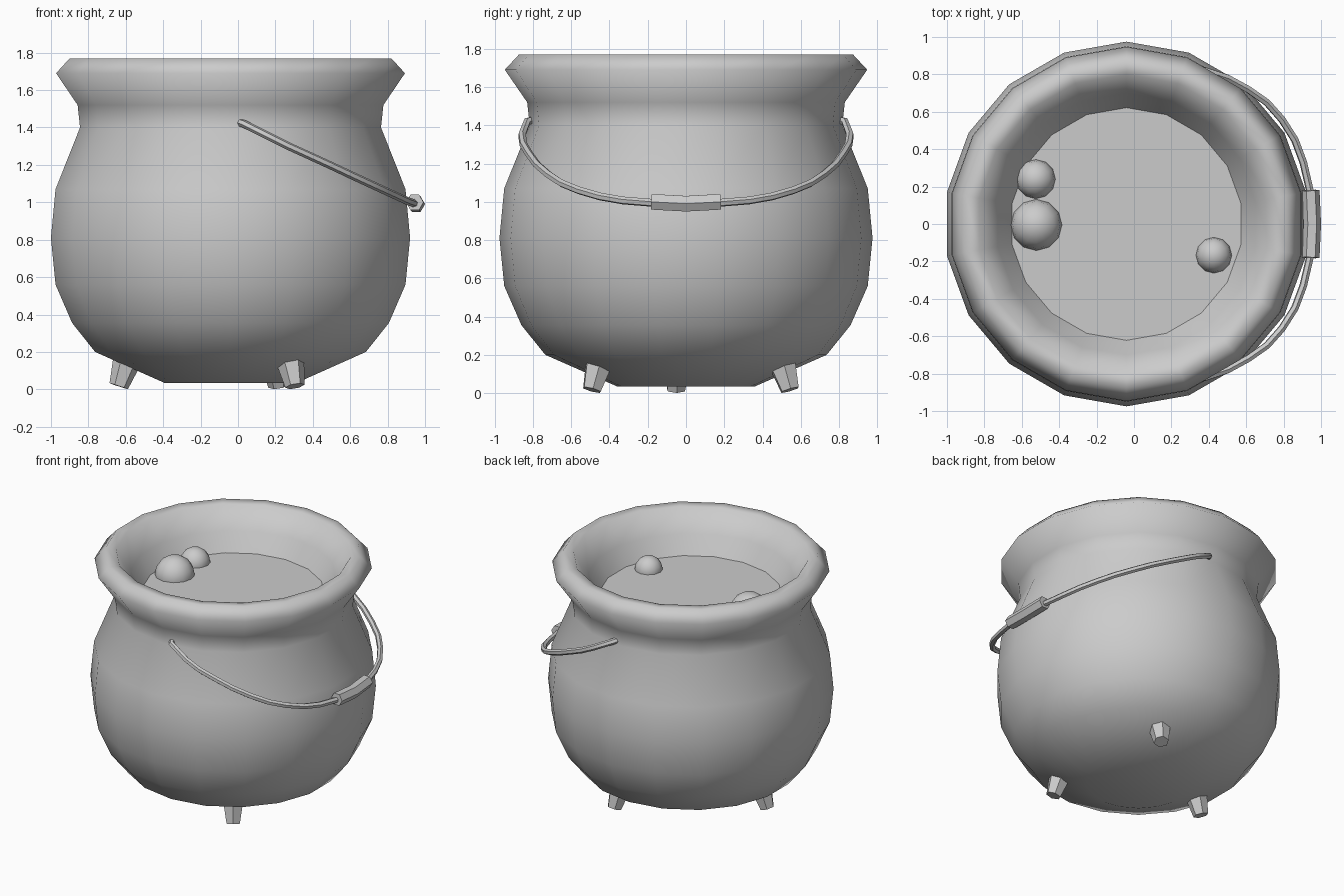
import bpy, bmesh
from math import radians, sin, cos, pi
from mathutils import Vector, Matrix

if "Cube" in bpy.data.objects:
    bpy.data.objects.remove(bpy.data.objects["Cube"])

CX = -0.04      # pot axis
SIDES = 18
LIQUID_Z = 1.48


def finish(name, bm, smooth=True):
    bmesh.ops.recalc_face_normals(bm, faces=bm.faces)
    me = bpy.data.meshes.new(name)
    bm.to_mesh(me)
    bm.free()
    for p in me.polygons:
        p.use_smooth = smooth
    ob = bpy.data.objects.new(name, me)
    bpy.context.collection.objects.link(ob)
    return ob


def ring(bm, r, z):
    return [bm.verts.new((CX + r * cos(radians(90) + 2 * pi * i / SIDES),
                          r * sin(radians(90) + 2 * pi * i / SIDES), z))
            for i in range(SIDES)]


def tube(name, pts, radius, resolution):
    cu = bpy.data.curves.new(name, 'CURVE')
    cu.dimensions = '3D'
    cu.bevel_depth = radius
    cu.bevel_resolution = resolution
    cu.use_fill_caps = True
    sp = cu.splines.new('POLY')
    sp.points.add(len(pts) - 1)
    for p, co in zip(sp.points, pts):
        p.co = (*co, 1)
    ob = bpy.data.objects.new(name, cu)
    bpy.context.collection.objects.link(ob)
    bpy.ops.object.select_all(action='DESELECT')
    ob.select_set(True)
    bpy.context.view_layer.objects.active = ob
    bpy.ops.object.convert(target='MESH')
    bpy.ops.object.shade_smooth_by_angle(angle=radians(50))
    return ob


# Pot: lathed profile from the base, over the rim, down to the liquid
profile = [(0.36, 0.035), (0.735, 0.20), (0.86, 0.355), (0.95, 0.56),
           (0.975, 0.81), (0.95, 1.07), (0.817, 1.40), (0.83, 1.52),
           (0.947, 1.69), (0.873, 1.77), (0.80, 1.765), (0.70, 1.61),
           (0.622, LIQUID_Z)]
bm = bmesh.new()
rings = [ring(bm, r, z) for r, z in profile]
for a, b in zip(rings, rings[1:]):
    for i in range(SIDES):
        j = (i + 1) % SIDES
        bm.faces.new((a[i], a[j], b[j], b[i]))
bm.faces.new(rings[0][::-1])
finish("pot", bm)

# Liquid surface
bm = bmesh.new()
bm.faces.new(ring(bm, 0.63, LIQUID_Z))
finish("liquid", bm, False)

# Bubbles half sunk in the liquid
for i, (x, y, r) in enumerate([(-0.525, 0.24, 0.105), (-0.522, -0.005, 0.137),
                               (0.427, -0.167, 0.096)]):
    bm = bmesh.new()
    bmesh.ops.create_uvsphere(bm, u_segments=12, v_segments=8, radius=r,
                              matrix=Matrix.Translation((x, y, LIQUID_Z)))
    finish(f"bubble_{i + 1}", bm)

# Three splayed, tapered feet
for i, deg in enumerate((185, 305, 65)):
    a = radians(deg)
    out = Vector((cos(a), sin(a), 0))
    base = Vector((CX, 0, 0.017)) + out * 0.60
    top = Vector((CX, 0, 0.20)) + out * 0.54
    axis = top - base
    bm = bmesh.new()
    bmesh.ops.create_cone(bm, cap_ends=True, segments=6, radius1=0.052,
                          radius2=0.085, depth=axis.length)
    rot = axis.to_track_quat('Z', 'Y').to_matrix().to_4x4()
    bm.transform(Matrix.Translation((base + top) / 2) @ rot)
    foot = finish(f"foot_{i + 1}", bm)
    bpy.context.view_layer.objects.active = foot
    bpy.ops.object.select_all(action='DESELECT')
    foot.select_set(True)
    bpy.ops.object.shade_smooth_by_angle(angle=radians(50))

# Bail handle: half path mirrored across y
half = [(0.0, 0.78, 1.43), (0.03, 0.83, 1.42), (0.17, 0.857, 1.35),
        (0.27, 0.85, 1.30), (0.38, 0.82, 1.25), (0.50, 0.78, 1.195),
        (0.61, 0.72, 1.143), (0.71, 0.65, 1.097), (0.79, 0.56, 1.06),
        (0.86, 0.45, 1.028), (0.905, 0.33, 1.007), (0.94, 0.18, 0.995)]
path = half + [(0.955, 0, 0.988)] + [(x, -y, z) for x, y, z in half[::-1]]
tube("handle", path, 0.021, 1)

# Grip sleeve around the middle of the handle
tube("handle_grip", [(0.945, 0.18, 1.0), (0.953, 0, 0.99), (0.945, -0.18, 1.0)],
     0.047, 1)
